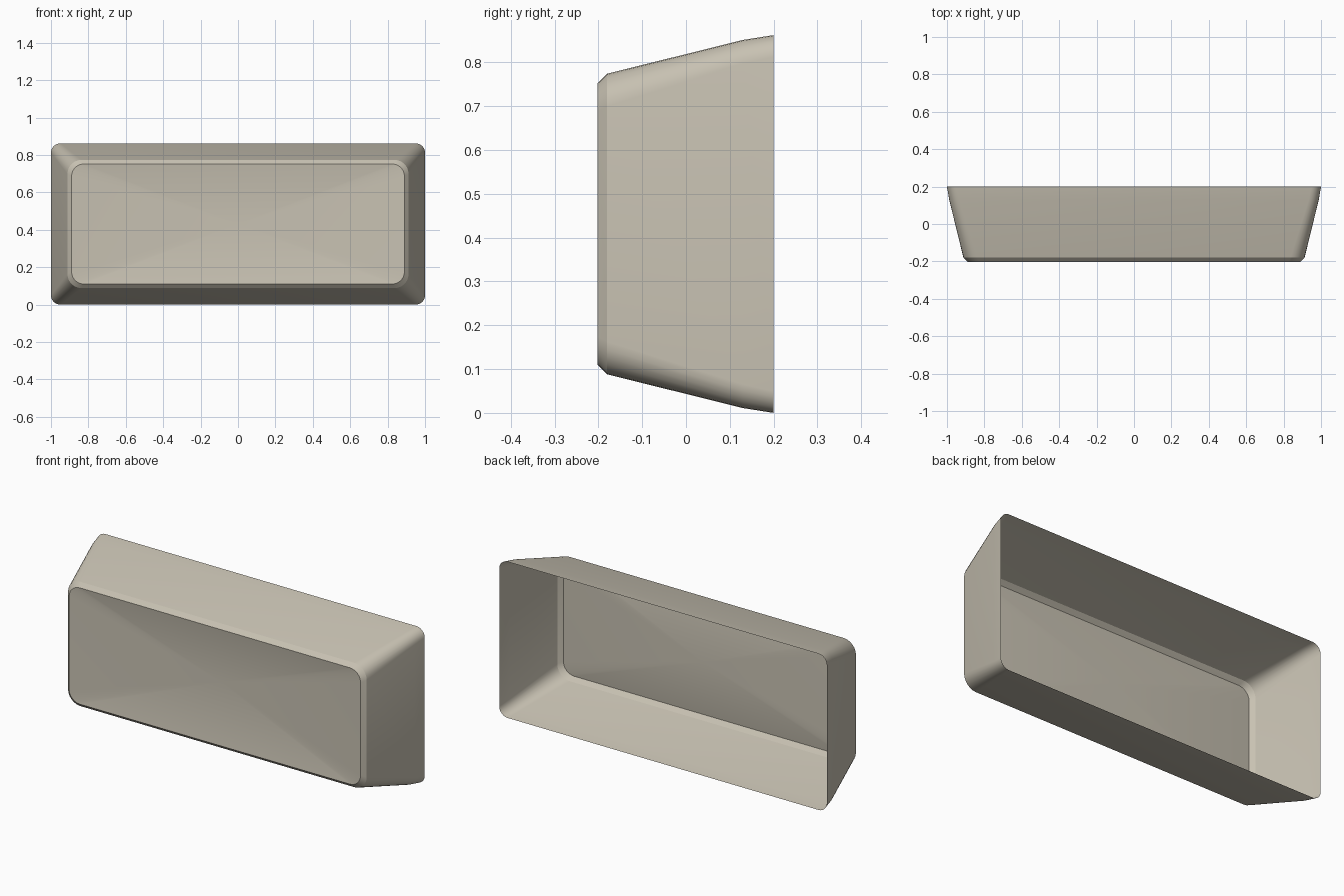
import bpy, bmesh, math

default = bpy.data.objects.get("Cube")
if default:
    bpy.data.objects.remove(default, do_unlink=True)

# Single warm grey plastic
plastic = bpy.data.materials.new("warm_grey_plastic")
colour = (0.58, 0.54, 0.45, 1)
plastic.diffuse_color = colour
plastic.use_nodes = True
shader = plastic.node_tree.nodes["Principled BSDF"]
shader.inputs["Base Color"].default_value = colour
shader.inputs["Roughness"].default_value = 0.6

MID_Z = 0.431
CORNER_STEPS = 6


def rounded_ring(bm, y, half_x, half_z, radius):
    """Rounded rectangle of vertices in the plane at depth y."""
    ring = []
    corners = ((1, 1), (-1, 1), (-1, -1), (1, -1))
    for quarter, (sx, sz) in enumerate(corners):
        for step in range(CORNER_STEPS + 1):
            a = (quarter + step / CORNER_STEPS) * math.pi / 2
            x = sx * (half_x - radius) + radius * math.cos(a)
            z = sz * (half_z - radius) + radius * math.sin(a)
            ring.append(bm.verts.new((x, y, MID_Z + z)))
    return ring


# Open-backed shell: flared walls, then a chamfer up to the front rim
bm = bmesh.new()
sections = (
    (0.20, 1.0, 0.431, 0.05),
    (0.13, 0.988, 0.42, 0.054),
    (-0.18, 0.912, 0.343, 0.075),
    (-0.202, 0.89, 0.321, 0.065),
)
rings = [rounded_ring(bm, *section) for section in sections]
count = len(rings[0])
for back, front in zip(rings, rings[1:]):
    for i in range(count):
        j = (i + 1) % count
        bm.faces.new((back[i], back[j], front[j], front[i]))

# Shallow dished front, fanned to a sunken centre
centre = bm.verts.new((0, -0.145, MID_Z))
rim = rings[-1]
for i in range(count):
    bm.faces.new((rim[i], rim[(i + 1) % count], centre))
bm.normal_update()
if centre.normal.y > 0:
    bmesh.ops.reverse_faces(bm, faces=bm.faces[:])

mesh = bpy.data.meshes.new("dished_cap_shell")
bm.to_mesh(mesh)
bm.free()
mesh.materials.append(plastic)
shell = bpy.data.objects.new("dished_cap_shell", mesh)
bpy.context.collection.objects.link(shell)

# Smooth corners, crisp chamfer edges
bpy.ops.object.select_all(action="DESELECT")
shell.select_set(True)
bpy.context.view_layer.objects.active = shell
bpy.ops.object.shade_smooth_by_angle(angle=math.radians(27))
